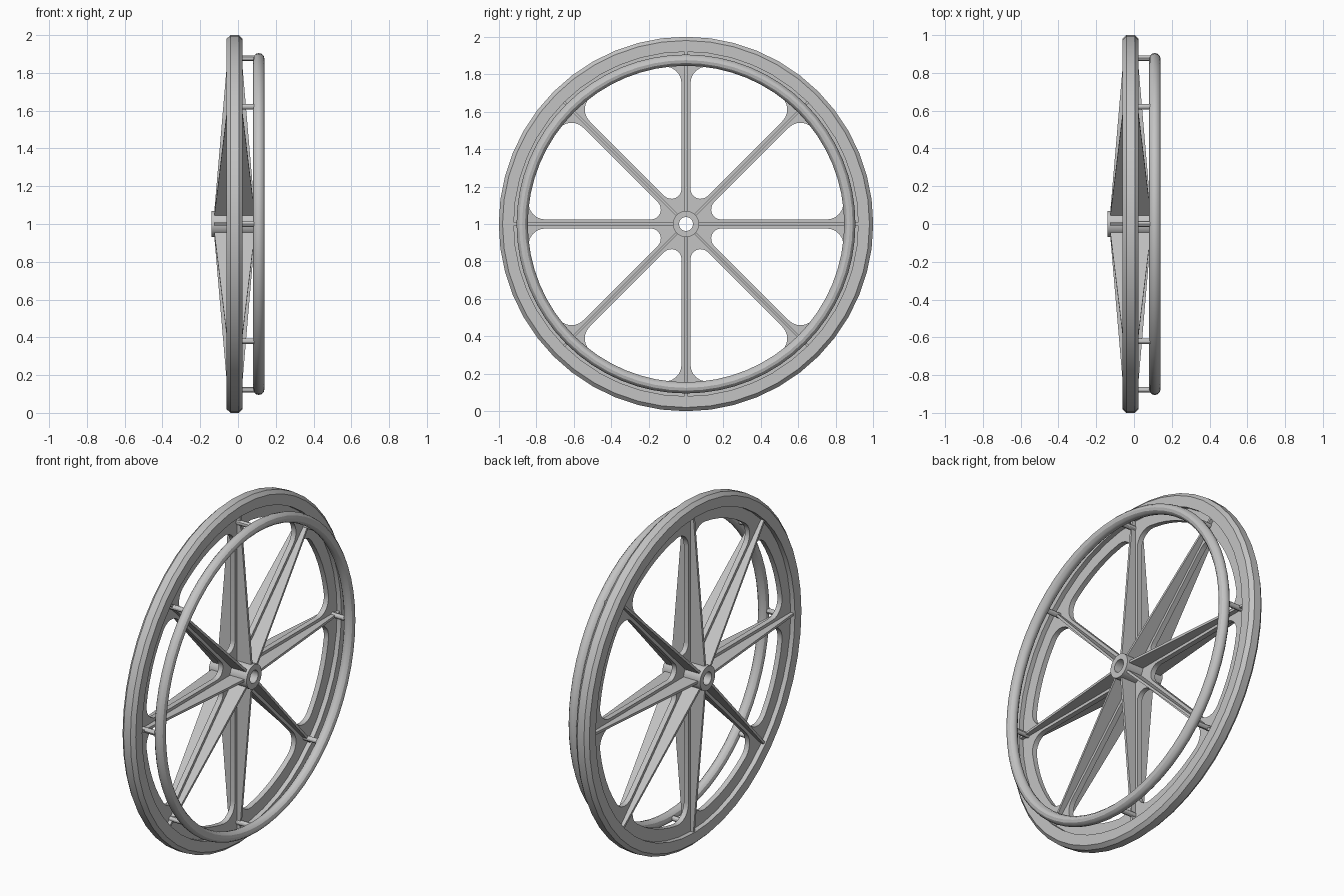
import bpy, bmesh
from math import sin, cos, asin, pi, radians
from mathutils import Matrix

cube = bpy.data.objects.get("Cube")
if cube:
    bpy.data.objects.remove(cube, do_unlink=True)

SPOKES = 8
MID = -0.018          # wheel centre plane along x
WHEEL = Matrix(((0, 0, 1, MID), (1, 0, 0, 0), (0, 1, 0, 1), (0, 0, 0, 1)))

grey = bpy.data.materials.new("light grey")
grey.use_nodes = True
COLOUR = (0.55, 0.55, 0.55, 1)
grey.diffuse_color = COLOUR
grey.node_tree.nodes["Principled BSDF"].inputs["Base Color"].default_value = COLOUR


def finish(name, mesh, smooth=True):
    """Stand the part up on its axle, colour it and shade it."""
    mesh.name = name
    mesh.transform(WHEEL)
    mesh.materials.clear()
    mesh.materials.append(grey)
    obj = bpy.data.objects.new(name, mesh)
    bpy.context.collection.objects.link(obj)
    if smooth:
        bpy.ops.object.select_all(action='DESELECT')
        obj.select_set(True)
        bpy.context.view_layer.objects.active = obj
        bpy.ops.object.shade_smooth_by_angle(angle=radians(30))
    return obj


def from_bmesh(name, bm, smooth=True):
    bmesh.ops.recalc_face_normals(bm, faces=bm.faces)
    mesh = bpy.data.meshes.new(name)
    bm.to_mesh(mesh)
    bm.free()
    return finish(name, mesh, smooth)


def lathe(name, profile, steps):
    """Spin a closed (radius, height) profile around the axle."""
    bm = bmesh.new()
    rings = []
    for i in range(steps):
        a = 2 * pi * i / steps
        rings.append([bm.verts.new((r * cos(a), r * sin(a), h)) for r, h in profile])
    n = len(profile)
    for i in range(steps):
        p, q = rings[i], rings[(i + 1) % steps]
        for j in range(n):
            k = (j + 1) % n
            bm.faces.new((p[j], q[j], q[k], p[k]))
    return from_bmesh(name, bm)


def arc(cx, cy, r, start, end, steps):
    return [(cx + r * cos(start + (end - start) * i / steps),
             cy + r * sin(start + (end - start) * i / steps)) for i in range(steps + 1)]


# Tyre with chamfered tread
lathe("tyre", [(0.92, -0.0425), (0.98, -0.0425), (1.0, -0.022),
               (1.0, 0.022), (0.98, 0.0425), (0.92, 0.0425)], 48)

# Hub tube with axle hole
lathe("hub", [(0.037, -0.122), (0.07, -0.122), (0.07, 0.122), (0.037, 0.122)], 32)

# Push ring on the outer side
PUSH = 0.128
lathe("push_ring", [(0.875 + x, PUSH + y) for x, y in arc(0, 0, 0.03, 0, 2 * pi, 12)[:-1]], 64)


# Web plate: a disc with a rounded window between each pair of spokes
def window(turn):
    half, web, outer = pi / SPOKES, 0.024, 0.85
    inner_fillet, outer_fillet = 0.054, 0.09
    side = half + pi / 2
    r = outer - outer_fillet
    phi = half - asin((web + outer_fillet) / r)
    d = (web + inner_fillet) / sin(half)
    pts = arc(r * cos(phi), -r * sin(phi), outer_fillet, -side, -phi, 6)
    pts += arc(0, 0, outer, -phi, phi, 6)[1:-1]
    pts += arc(r * cos(phi), r * sin(phi), outer_fillet, phi, side, 6)
    pts += arc(d, 0, inner_fillet, side, 2 * pi - side, 8)
    c, s = cos(turn), sin(turn)
    return [(x * c - y * s, x * s + y * c) for x, y in pts]


outlines = [arc(0, 0, 0.93, 0, 2 * pi, 48)[:-1], arc(0, 0, 0.055, 0, 2 * pi, 24)[:-1]]
outlines += [window(2 * pi * (i + 0.5) / SPOKES) for i in range(SPOKES)]
curve = bpy.data.curves.new("web_outline", 'CURVE')
curve.dimensions = '2D'
curve.fill_mode = 'BOTH'
curve.extrude = 0.015
for pts in outlines:
    spline = curve.splines.new('POLY')
    spline.points.add(len(pts) - 1)
    for p, (x, y) in zip(spline.points, pts):
        p.co = (x, y, 0, 1)
    spline.use_cyclic_u = True
helper = bpy.data.objects.new("web_outline", curve)
bpy.context.collection.objects.link(helper)
bpy.context.view_layer.update()
evaluated = helper.evaluated_get(bpy.context.evaluated_depsgraph_get())
web_mesh = bpy.data.meshes.new_from_object(evaluated)
bpy.data.objects.remove(helper, do_unlink=True)
finish("web_plate", web_mesh)

# Tapered spoke ribs, deep at the hub and shallow at the tyre
bm = bmesh.new()
for i in range(SPOKES):
    turn = Matrix.Rotation(2 * pi * i / SPOKES, 4, 'Z')
    made = bmesh.ops.create_cube(bm, size=1)["verts"]
    for v in made:
        deep = 0.108 if v.co.x < 0 else 0.034
        v.co = (0.06 if v.co.x < 0 else 0.925, 0.014 * v.co.y, 2 * deep * v.co.z)
    bmesh.ops.transform(bm, matrix=turn, verts=made)
from_bmesh("spoke_ribs", bm, smooth=False)

# Pegs joining the push ring to the spokes
bm = bmesh.new()
for i in range(SPOKES):
    place = Matrix.Rotation(2 * pi * i / SPOKES, 4, 'Z') @ Matrix.Translation((0.877, 0, 0.065))
    bmesh.ops.create_cone(bm, cap_ends=True, segments=12, radius1=0.015, radius2=0.015,
                          depth=0.126, matrix=place)
from_bmesh("push_ring_pegs", bm)
